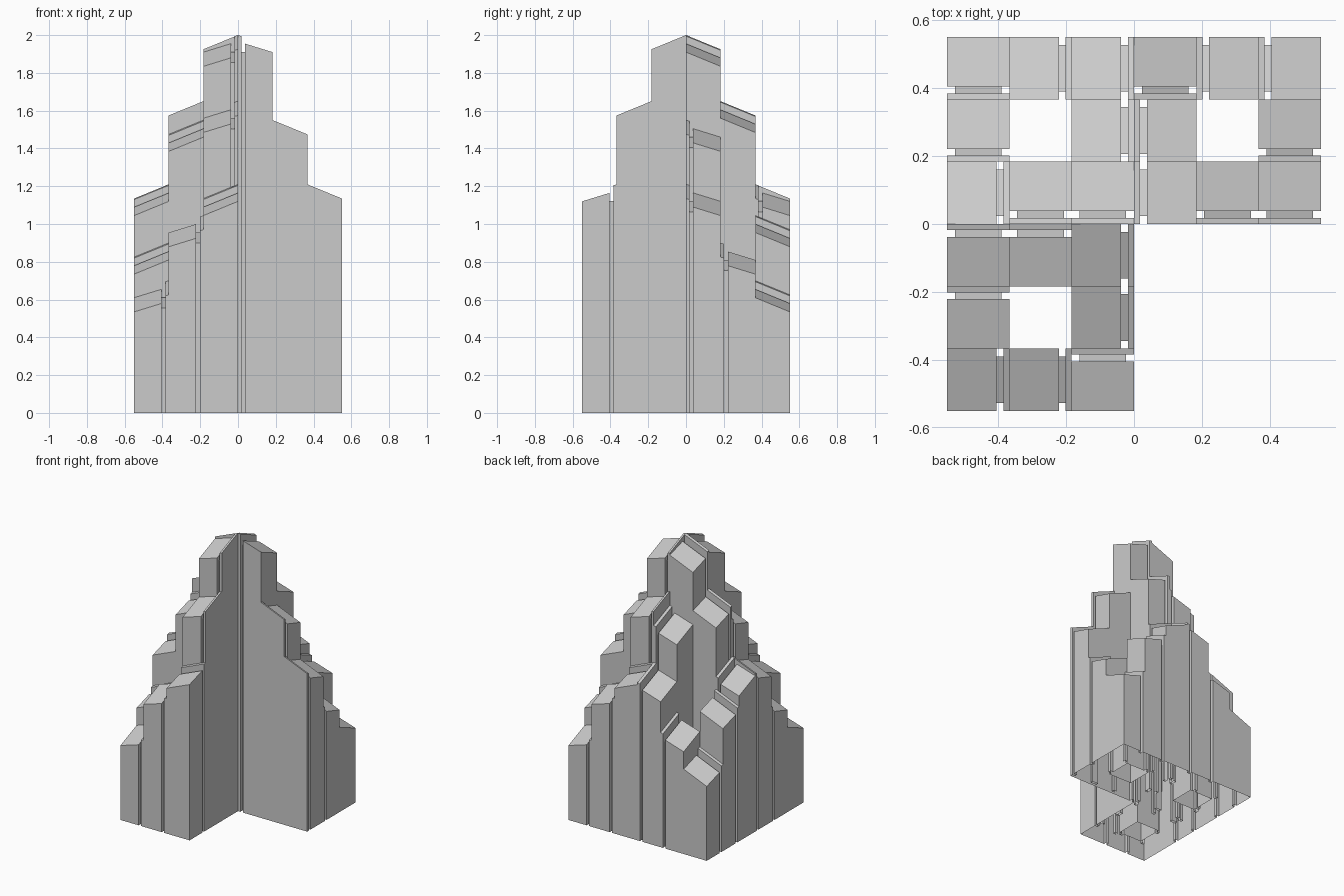
import bpy, bmesh
from mathutils import Vector, Matrix
import math

if "Cube" in bpy.data.objects:
    bpy.data.objects.remove(bpy.data.objects["Cube"])

C = 0.55 / 3                 # column width
LIP, NECK = 0.018, 0.038     # groove between lip and body, measured from the inner side
IN = 0.023                   # how far the groove neck is set back
SLOPE = 0.41

# ring of columns round an open shaft: (column, row) -> height, direction of groove
RING = {(0, 0): (2.0, 'x'), (1, 0): (1.55, 'y'), (0, 1): (1.65, 'x'),
        (2, 0): (1.21, 'y'), (0, 2): (1.21, 'y'), (2, 1): (0.90, 'y'),
        (1, 2): (1.045, 'x'), (2, 2): (0.70, 'x')}


def quadrant(name, angle, x_open, y_open):
    bm = bmesh.new()
    rot = Matrix.Rotation(angle, 4, 'Z')

    def column(i, j, h, axis):
        def place(u, v, z):
            a, b = (u, v) if axis == 'x' else (v, u)
            return rot @ Vector((-(i * C + a), -(j * C + b), z))

        def face(pts, ref):
            pts = [place(*p) for p in pts]
            n = (pts[1] - pts[0]).cross(pts[2] - pts[0])
            mid = sum(pts, Vector()) / 4
            if n.dot(mid - place(*ref)) < 0:
                pts.reverse()
            bm.faces.new([bm.verts.new(p) for p in pts])

        def wall(p, q, start, top, ref):
            if start is None:
                return
            lo = start if callable(start) else (lambda u, v: start)
            face([(*p, lo(*p)), (*q, lo(*q)), (*q, top(*q)), (*p, top(*p))], ref)

        def start(du, dv):
            # walls shared with a neighbour are only built where they show
            di, dj = (du, dv) if axis == 'x' else (dv, du)
            n = (i + di, j + dj)
            if n[0] < 0:
                return 0 if x_open else h - 0.3
            if n[1] < 0:
                return 0 if y_open else h - 0.3
            if n not in RING:
                return 0
            return None if RING[n][0] >= h else RING[n][0] - 0.25

        def prism(u0, u1, v0, v1, top, s):
            ref = ((u0 + u1) / 2, (v0 + v1) / 2, h * 0.4)
            corners = [(u0, v0), (u1, v0), (u1, v1), (u0, v1)]
            face([(*p, top(*p)) for p in corners], ref)
            for k, begin in enumerate(s):          # v0, u1, v1, u0 sides
                wall(corners[k], corners[(k + 1) % 4], begin, top, ref)

        def split_wall(u, top, ref_u):
            # face beside the groove, left open where the neck joins
            ref = (ref_u, C / 2, h * 0.4)
            wall((u, 0), (u, IN), 0, top, ref)
            wall((u, IN), (u, C - IN), neck, top, ref)
            wall((u, C - IN), (u, C), 0, top, ref)

        def body(u, v): return h - SLOPE * v - 0.0337 - 0.308 * u
        def neck(u, v): return h - SLOPE * v - 0.08
        def lip(u, v): return h - SLOPE * v - 0.3 * u

        sv0, sv1 = start(0, -1), start(0, 1)
        prism(NECK, C, 0, C, body, (sv0, start(1, 0), sv1, None))
        prism(LIP, NECK, IN, C - IN, neck, (0, None, 0, None))
        prism(0, LIP, 0, C, lip, (sv0, None, sv1, start(-1, 0)))
        split_wall(NECK, body, C / 2)
        split_wall(LIP, lip, 0)

    for (i, j), (h, axis) in RING.items():
        column(i, j, h, axis)
    bmesh.ops.remove_doubles(bm, verts=bm.verts, dist=1e-5)
    me = bpy.data.meshes.new(name)
    bm.to_mesh(me)
    bm.free()
    bpy.context.collection.objects.link(bpy.data.objects.new(name, me))


# three quadrants, the front right one is left out
quadrant("front_left_columns", 0, True, False)
quadrant("back_left_columns", -math.pi / 2, False, False)
quadrant("back_right_columns", math.pi, False, True)
